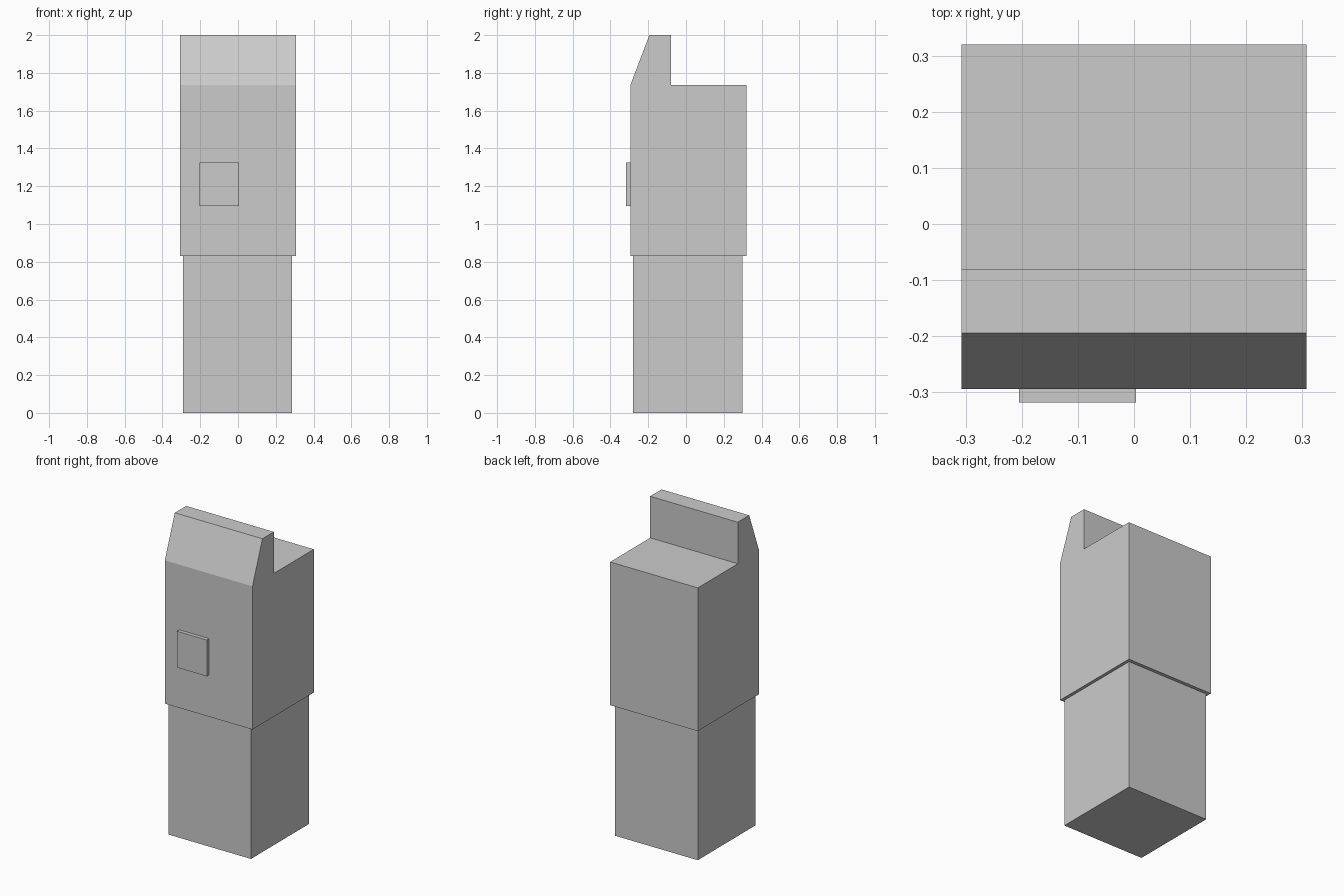
import bpy
import bmesh

cube = bpy.data.objects.get("Cube")
if cube:
    bpy.data.objects.remove(cube, do_unlink=True)

grey = bpy.data.materials.new("plain grey")
grey.use_nodes = True
colour = (0.6, 0.6, 0.6, 1)
grey.diffuse_color = colour
grey.node_tree.nodes["Principled BSDF"].inputs["Base Color"].default_value = colour


def extrude_profile(name, profile, x0, x1):
    """Extrude a side profile of (y, z) points from x0 to x1."""
    bm = bmesh.new()
    face = bm.faces.new([bm.verts.new((x0, y, z)) for y, z in profile])
    result = bmesh.ops.extrude_face_region(bm, geom=[face])
    moved = [v for v in result["geom"] if isinstance(v, bmesh.types.BMVert)]
    bmesh.ops.translate(bm, verts=moved, vec=(x1 - x0, 0, 0))
    bmesh.ops.recalc_face_normals(bm, faces=bm.faces)
    mesh = bpy.data.meshes.new(name)
    bm.to_mesh(mesh)
    bm.free()
    mesh.materials.append(grey)
    obj = bpy.data.objects.new(name, mesh)
    bpy.context.collection.objects.link(obj)
    return obj


def box_profile(y0, y1, z0, z1):
    return [(y0, z0), (y1, z0), (y1, z1), (y0, z1)]


# Lower column
extrude_profile("lower_column", box_profile(-0.28, 0.298, 0, 0.83), -0.291, 0.287)

# Upper housing with a raised, sloping front crest
housing = [(-0.294, 0.83), (0.32, 0.83), (0.32, 1.737), (-0.08, 1.737),
           (-0.08, 2), (-0.194, 2), (-0.294, 1.737)]
extrude_profile("upper_housing", housing, -0.307, 0.307)

# Raised panel on the front
extrude_profile("front_panel", box_profile(-0.318, -0.294, 1.095, 1.325), -0.205, 0.004)
